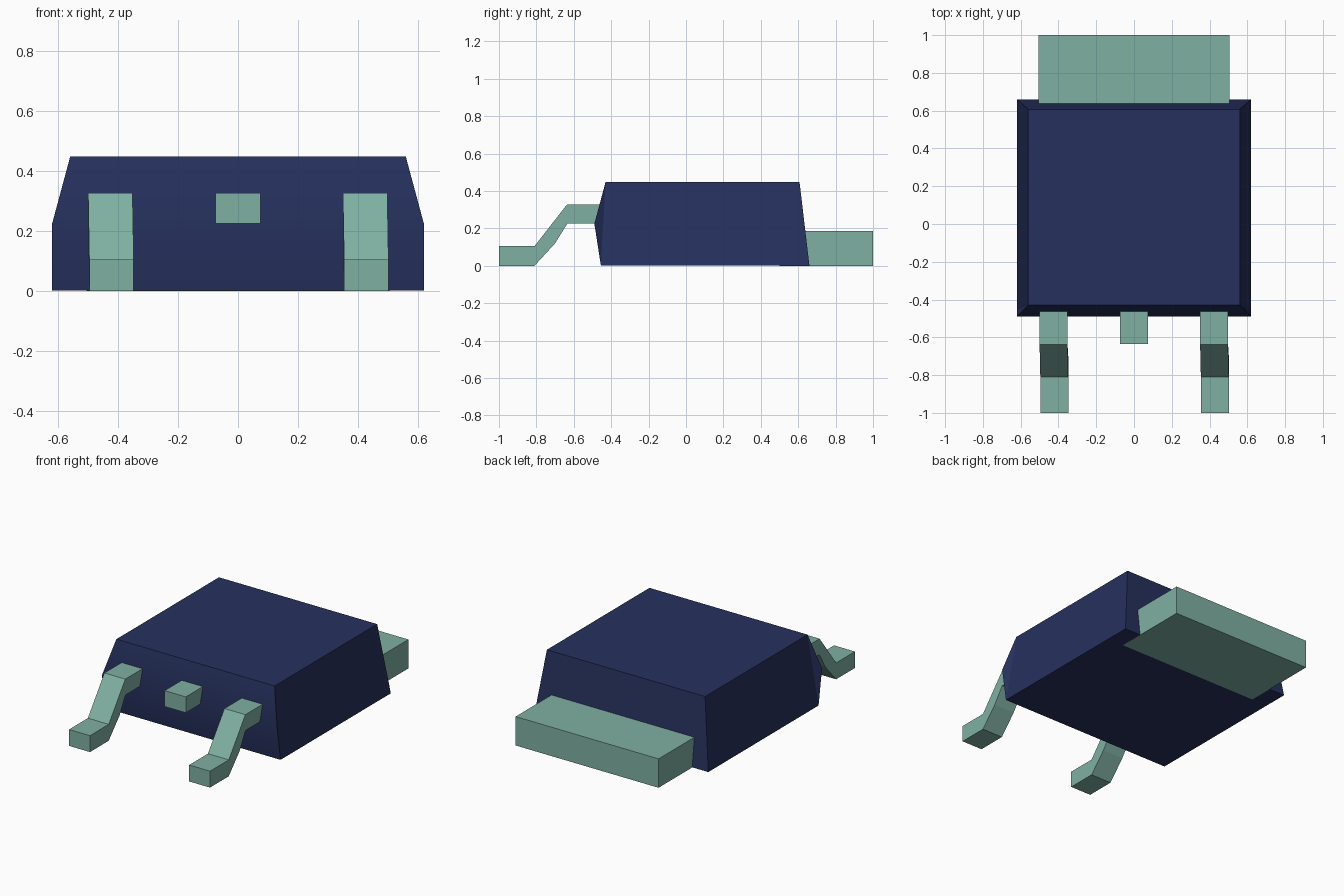
import bpy
import bmesh
from math import radians

cube = bpy.data.objects.get("Cube")
if cube:
    bpy.data.objects.remove(cube, do_unlink=True)


def make_material(name, color):
    mat = bpy.data.materials.new(name)
    mat.use_nodes = True
    mat.diffuse_color = (*color, 1)
    mat.node_tree.nodes["Principled BSDF"].inputs["Base Color"].default_value = (*color, 1)
    return mat


navy = make_material("navy plastic", (0.019, 0.030, 0.110))
metal = make_material("pale green metal", (0.215, 0.435, 0.365))


def add_object(name, bm, mat):
    bmesh.ops.recalc_face_normals(bm, faces=bm.faces)
    mesh = bpy.data.meshes.new(name)
    bm.to_mesh(mesh)
    bm.free()
    mesh.materials.append(mat)
    obj = bpy.data.objects.new(name, mesh)
    bpy.context.collection.objects.link(obj)
    return obj


def extrude_profile(name, profile, x0, x1, mat, skew=0.0):
    """Sweep a (y, z) outline from x0 to x1; skew shifts the low end sideways."""
    bm = bmesh.new()
    sides = []
    for x in (x0, x1):
        sides.append([bm.verts.new((x + (skew if z < 0.15 else 0), y, z)) for y, z in profile])
    a, b = sides
    bm.faces.new(a)
    bm.faces.new(b)
    for i in range(len(profile)):
        j = (i + 1) % len(profile)
        bm.faces.new((a[i], a[j], b[j], b[i]))
    return add_object(name, bm, mat)


# Package body: tapered block whose front face bulges along a middle ridge
bm = bmesh.new()
rows = {}
for key, x, y, z in (("low_back", 0.62, 0.66, 0.001), ("top_back", 0.56, 0.607, 0.448),
                     ("top_front", 0.56, -0.43, 0.448), ("ridge", 0.62, -0.49, 0.225),
                     ("low_front", 0.62, -0.455, 0.001)):
    rows[key] = [bm.verts.new((s * x, y, z)) for s in (-1, 1)]
keys = list(rows)
for k, key in enumerate(keys):
    p, q = rows[key], rows[keys[(k + 1) % len(keys)]]
    bm.faces.new((p[0], p[1], q[1], q[0]))
for s in (0, 1):
    bm.faces.new([rows[k][s] for k in ("low_back", "top_back", "top_front", "low_front")])
    bm.faces.new([rows[k][s] for k in ("top_front", "ridge", "low_front")])
body = add_object("package_body", bm, navy)
bpy.context.view_layer.objects.active = body
body.select_set(True)
bpy.ops.object.shade_smooth_by_angle(angle=radians(30))
body.select_set(False)

# Two bent outer leads
lead = [(-1, 0), (-1, 0.105), (-0.81, 0.105), (-0.637, 0.327), (-0.42, 0.327),
        (-0.42, 0.225), (-0.635, 0.225), (-0.70, 0.12), (-0.81, 0)]
for name, x in (("right_lead", -0.426), ("left_lead", 0.424)):
    extrude_profile(name, lead, x - 0.074, x + 0.074, metal, skew=0.004)

# Short cut-off middle lead
extrude_profile("middle_lead", [(-0.635, 0.225), (-0.635, 0.327), (-0.42, 0.327), (-0.42, 0.225)],
                -0.075, 0.075, metal)

# Mounting tab, running a little way under the body
extrude_profile("mounting_tab", [(0.50, 0), (0.50, 0.185), (1, 0.185), (1, 0)],
                -0.506, 0.506, metal)
